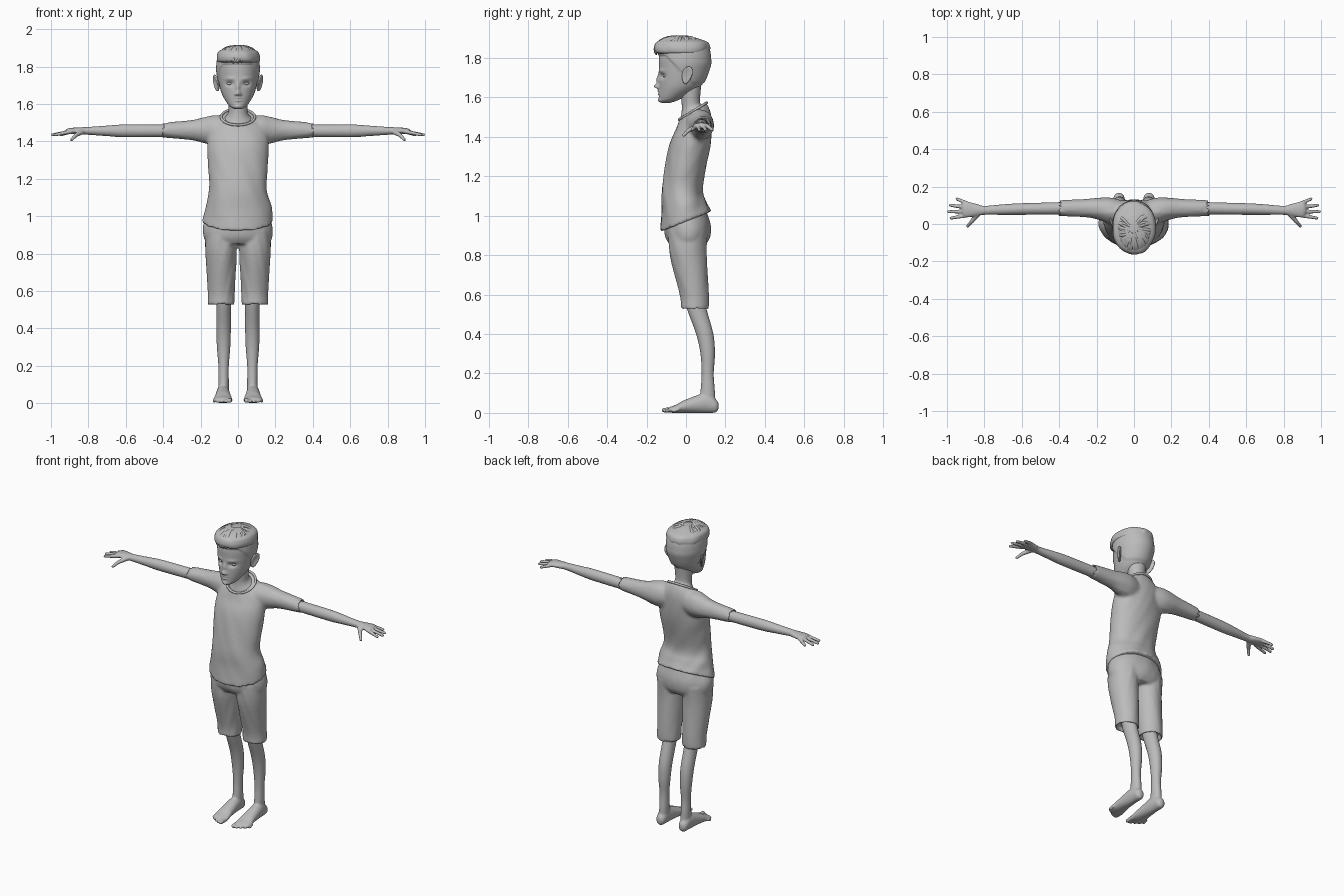
import bpy, bmesh, math, random
from mathutils import Vector, noise

random.seed(4)
if "Cube" in bpy.data.objects:
    bpy.data.objects.remove(bpy.data.objects["Cube"])

grey = bpy.data.materials.new("plain grey")
grey.use_nodes = True
colour = (0.5, 0.5, 0.5, 1)
grey.diffuse_color = colour
grey.node_tree.nodes["Principled BSDF"].inputs["Base Color"].default_value = colour


def smooth_rings(rings, steps):
    """Catmull-Rom interpolation between cross-sections."""
    result = []
    last = len(rings) - 1
    for i in range(last):
        before, start, end, after = (Vector(rings[max(0, min(last, i + k))]) for k in (-1, 0, 1, 2))
        cubic = 3 * (start - end) + after - before
        square = 2 * before - 5 * start + 4 * end - after
        for step in range(steps):
            t = step / steps
            result.append(start + (end - before + (square + cubic * t) * t) * t / 2)
    result.append(Vector(rings[last]))
    return result


def turn_angles(count):
    return [math.tau * k / count for k in range(count)]


def skin(bm, loops):
    """Join rings of vertices into a closed surface."""
    sides = len(loops[0])
    for low, high in zip(loops, loops[1:]):
        for k in range(sides):
            n = (k + 1) % sides
            bm.faces.new((low[k], low[n], high[n], high[k]))
    bm.faces.new(loops[0])
    bm.faces.new(loops[-1])


def loft(bm, axis, rings, offset=0, side=1, sides=40, steps=6, crease=0):
    """Each ring: position on the axis, centre, half width, half depth, tilt."""
    loops = []
    for along, centre, wide, deep, tilt in smooth_rings(rings, steps):
        loop = []
        for angle in turn_angles(sides):
            u, v = math.cos(angle), math.sin(angle)
            fold = 1 + crease * noise.noise(Vector((u, v, along * 9 + u * 3)))
            across, rise = wide * u * fold, deep * v * fold
            reach = along + tilt * rise
            if axis == "z":
                x, y, z = offset + across, centre + rise, reach
            elif axis == "y":
                x, y, z = offset + across, reach, centre + rise
            else:
                x, y, z = reach, centre + across, offset + rise
            loop.append(bm.verts.new((x * side, y, z)))
        loops.append(loop)
    skin(bm, loops)


def level(*rings):
    """Rings without tilt."""
    return [ring + (0,) for ring in rings]


def hollow(rings, inward):
    """Turn the last ring back inside to leave an open cuff."""
    along, centre, wide, deep, tilt = rings[-1]
    inner = (along, centre, wide * 0.88, deep * 0.88, tilt)
    return rings + [inner, (along + inward, centre, wide * 0.8, deep * 0.8, tilt)]


def digit(bm, start, end, thick, thin):
    """Tapered capsule for a finger, toe or piece of rim."""
    start, end = Vector(start), Vector(end)
    forward = (end - start).normalized()
    first = forward.orthogonal().normalized()
    second = forward.cross(first)
    loops = []
    for point, radius, bends in ((start, thick, (-1.4, -1, -.5, 0)), (end, thin, (0, .5, 1, 1.4))):
        for bend in bends:
            middle = point + forward * radius * math.sin(bend)
            ring = radius * math.cos(bend)
            loops.append([bm.verts.new(middle + (first * math.cos(a) + second * math.sin(a)) * ring)
                          for a in turn_angles(10)])
    skin(bm, loops)


def closed_rim(bm, points, thickness):
    for start, end in zip(points, points[1:] + points[:1]):
        digit(bm, start, end, thickness, thickness)


def finish(name, bm, voxel=0, smooth=0, mirror=False):
    bmesh.ops.recalc_face_normals(bm, faces=bm.faces[:])
    mesh = bpy.data.meshes.new(name)
    bm.to_mesh(mesh)
    bm.free()
    mesh.materials.append(grey)
    mesh.polygons.foreach_set("use_smooth", [True] * len(mesh.polygons))
    obj = bpy.data.objects.new(name, mesh)
    bpy.context.collection.objects.link(obj)
    if voxel:
        fuse = obj.modifiers.new("fuse", "REMESH")
        fuse.mode, fuse.voxel_size, fuse.use_smooth_shade = "VOXEL", voxel, True
    if smooth:
        soften = obj.modifiers.new("soften", "SMOOTH")
        soften.factor, soften.iterations = 0.5, smooth
    if mirror:
        obj.modifiers.new("mirror", "MIRROR").use_mirror_merge = False


# Shirt: torso with a sloping hem and collar, fused with both sleeves
bm = bmesh.new()
loft(bm, "z", [(.97, 0, .19, .13, .4), (1.05, -.01, .177, .113, .2), (1.15, -.018, .155, .103, 0),
               (1.35, .018, .164, .106, 0), (1.47, .04, .15, .09, .3), (1.53, .035, .09, .07, .6)], crease=.05)
sleeve = level((.04, .06, .06, .07), (.12, .07, .07, .08), (.18, .08, .06, .07), (.25, .085, .05, .053), (.4, .085, .042, .04))
for side in (1, -1):
    loft(bm, "x", hollow(sleeve, -.03), 1.46, side, crease=.05)
finish("shirt", bm, .009, 5)

# Collar band
bm = bmesh.new()
rim = [(.09 * math.cos(a), .035 + .07 * math.sin(a), 1.53 + .043 * math.sin(a)) for a in turn_angles(40)]
closed_rim(bm, rim, .007)
finish("collar", bm)

# Shorts: seat fused with two tapering legs, open at the cuffs
bm = bmesh.new()
loft(bm, "z", level((1.02, .005, .16, .1), (.95, .008, .185, .117), (.89, .009, .184, .113), (.85, .01, .165, .09)), crease=.03)
trouser = level((.92, .01, .085, .1), (.8, .012, .084, .094), (.6, .042, .072, .074), (.53, .045, .071, .07))
for side in (1, -1):
    loft(bm, "z", hollow(trouser, .03), .09, side, crease=.04)
finish("shorts", bm, .008, 4)

# Bare leg, foot and toes
bm = bmesh.new()
loft(bm, "z", level((.62, .04, .045, .05), (.53, .054, .039, .05), (.4, .095, .039, .044), (.3, .11, .036, .037),
                    (.2, .11, .028, .031), (.12, .11, .028, .036), (.06, .108, .028, .042)), .077)
loft(bm, "y", level((.165, .035, .01, .014), (.15, .036, .027, .034), (.1, .05, .034, .05), (0, .034, .043, .034),
                    (-.05, .021, .05, .021), (-.08, .016, .048, .015), (-.09, .014, .03, .01)), .08)
for i in range(5):
    x = .045 + .021 * i
    size = .014 if i == 0 else .011 - .001 * i
    digit(bm, (x, -.06 + .005 * i, .016), (x, -.112 + .003 * i * i, size), size, size * .9)
finish("leg_and_foot", bm, .006, 3, True)

# Bare arm, hand and fingers
bm = bmesh.new()
loft(bm, "x", level((.33, .085, .033, .033), (.6, .08, .031, .034), (.7, .077, .028, .028), (.8, .073, .024, .021),
                    (.84, .075, .032, .019), (.9, .078, .042, .015), (.92, .078, .02, .007)), 1.456)
for i, length in enumerate((.978, .992, .982, .947)):
    digit(bm, (.895, .045 + .022 * i, 1.452), (length, .032 + .034 * i, 1.435), .0115, .0085)
thumb_joint = (.868, .012, 1.432)
digit(bm, (.835, .055, 1.452), thumb_joint, .016, .011)
digit(bm, thumb_joint, (.89, -.012, 1.408), .011, .0085)
finish("arm_and_hand", bm, .005, 2, True)

# Neck
bm = bmesh.new()
loft(bm, "z", [(1.46, .04, .09, .07, .5), (1.51, .037, .084, .068, .5), (1.545, .032, .056, .054, .3),
               (1.58, .024, .05, .047, 0), (1.69, .02, .06, .06, 0)])
finish("neck", bm)

# Head: skull with a sculpted face, and cropped hair raised above the hairline
bm = bmesh.new()
loft(bm, "z", level((1.572, -.1, .015, .02), (1.58, -.095, .034, .04), (1.6, -.075, .055, .062), (1.66, -.03, .089, .107),
                    (1.75, -.01, .108, .127), (1.8, -.008, .111, .129), (1.85, -.008, .104, .12),
                    (1.885, -.008, .08, .095), (1.905, -.008, .04, .05)), sides=100, steps=14)
features = {  # sideways, height, half width, half height, push forward
    "bridge": (0, 1.69, .01, .025, .013), "nose tip": (0, 1.656, .012, .012, .024),
    "nostril": (.013, 1.65, .007, .007, .01), "socket": (.043, 1.708, .02, .012, -.017),
    "brow": (.045, 1.735, .026, .008, .005), "upper lip": (0, 1.632, .02, .005, .007),
    "lower lip": (0, 1.617, .016, .005, .007), "chin": (0, 1.585, .02, .012, .006)}
for vert in bm.verts:
    x, y, z = vert.co
    if y < -.06:
        for fx, fz, width, height, push in features.values():
            vert.co.y -= push * math.exp(-((abs(x) - fx) / width) ** 2 - ((z - fz) / height) ** 2)
    toward_nape = max(0, min(1, (y + .1) / .13))
    hairline = 1.81 - .14 * toward_nape
    lift = .05 * max(0, min(1, (z - hairline) / .006))
    vert.co.x *= 1 + lift
    vert.co.y += (y + .01) * lift
finish("head", bm)

# Eyes
bm = bmesh.new()
eye = bmesh.ops.create_uvsphere(bm, u_segments=24, v_segments=16, radius=.017)
bmesh.ops.scale(bm, verts=eye["verts"], vec=(1.1, 1, .6))
bmesh.ops.translate(bm, verts=eye["verts"], vec=(.043, -.1, 1.709))
finish("eye", bm, mirror=True)

# Ears: thin bowl with a rolled rim, broader at the top
bm = bmesh.new()
rim = []
for angle in turn_angles(24):
    out, up = math.cos(angle), math.sin(angle)
    rim.append(Vector((.117 + .008 * up + .01 * out, .005 + .008 * up + (.021 + .006 * up) * out, 1.712 + .04 * up)))
closed_rim(bm, rim, .0055)
centre = sum(rim, Vector((0, 0, 0))) / len(rim) - Vector((.006, 0, 0))
for point in rim:
    digit(bm, centre, point, .006, .005)
finish("ear", bm, .004, 2, True)

# Longer hair on top
bm = bmesh.new()
loft(bm, "z", level((1.82, -.015, .105, .125), (1.832, -.02, .116, .14), (1.86, -.02, .115, .142),
                    (1.885, -.02, .098, .122), (1.91, -.02, .03, .04)), sides=64, crease=.05)
finish("top_hair", bm)

# Swept locks running from the crown, thickest over the forehead
curve = bpy.data.curves.new("hair_locks", "CURVE")
curve.dimensions, curve.bevel_depth, curve.bevel_resolution = "3D", .011, 2
for i in range(64):
    turn = (i - 12) / 12 if i < 25 else random.uniform(-2.3, 2.3)
    front = max(0, math.cos(turn))
    lowest = random.uniform(0, .25) - .28 * front
    lock = curve.splines.new("POLY")
    lock.points.add(9)
    for k, point in enumerate(lock.points):
        t = k / 9
        rise = 1.35 + (lowest - 1.35) * t
        swing = turn + .35 * (1 - t) + .12 * math.sin(5 * t + i)
        flat = math.cos(rise)
        point.co = (.11 * math.sin(swing) * flat, -.02 - .137 * math.cos(swing) * flat, 1.836 + .074 * math.sin(rise), 1)
        point.radius = .25 + .75 * math.sin(math.pi * (.15 + .85 * t)) * (.7 + .5 * front)
curve.materials.append(grey)
bpy.context.collection.objects.link(bpy.data.objects.new("hair_locks", curve))
